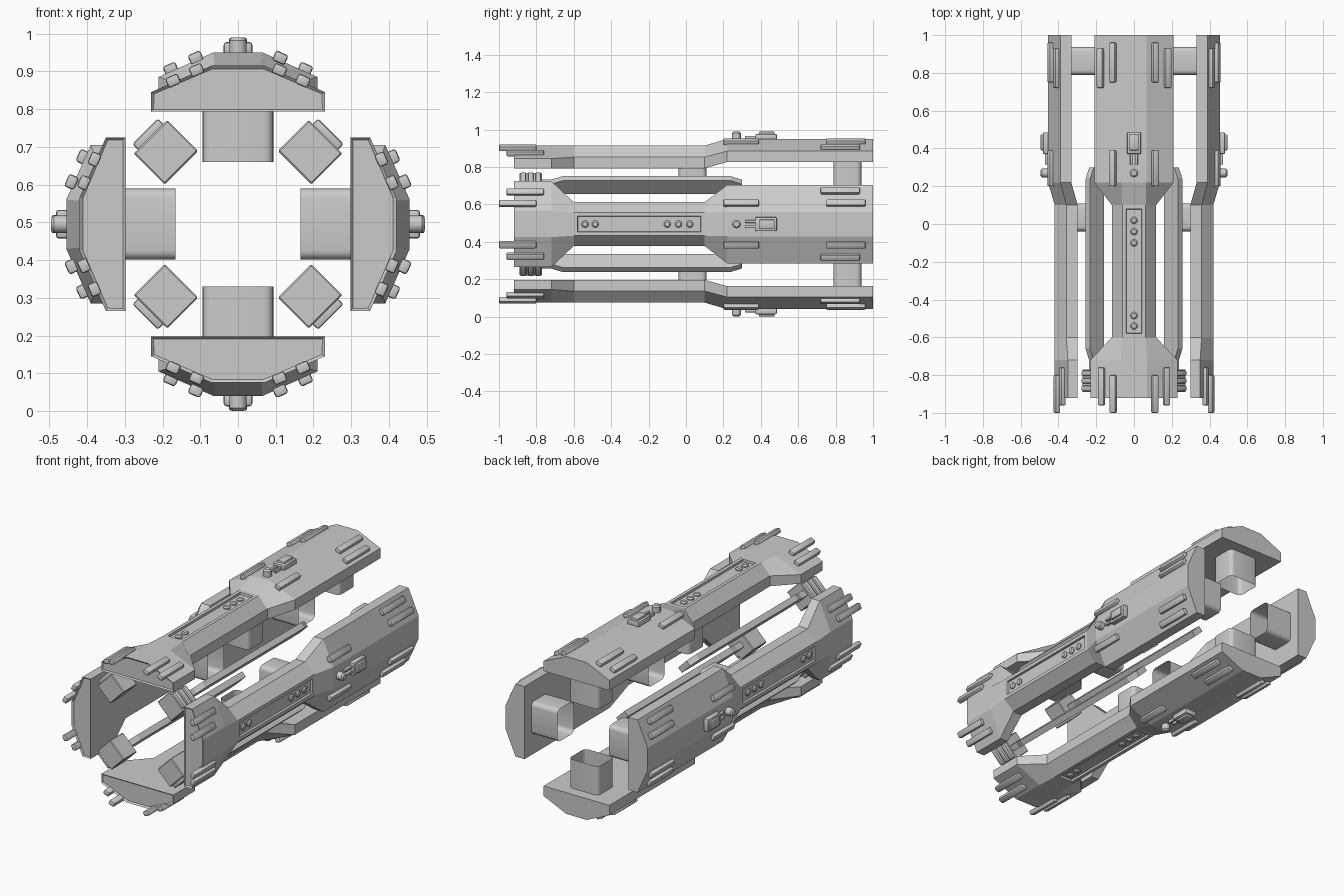
import bpy, bmesh, math
from mathutils import Matrix, Vector

if "Cube" in bpy.data.objects:
    bpy.data.objects.remove(bpy.data.objects["Cube"])

CZ = 0.495  # height of the long axis; parts are built with local z = distance from it


def finish(bm, name, start=0, smooth=False):
    """Make the part once, then repeat it four times around the long axis."""
    me = bpy.data.meshes.new(name)
    bm.to_mesh(me)
    bm.free()
    for i in range(4):
        ob = bpy.data.objects.new(f"{name}_{i + 1}", me)
        bpy.context.collection.objects.link(ob)
        ob.matrix_world = Matrix.Translation((0, 0, CZ)) @ Matrix.Rotation(
            math.radians(start + 90 * i), 4, 'Y')
        if smooth and i == 0:
            bpy.context.view_layer.objects.active = ob
            ob.select_set(True)
            bpy.ops.object.shade_smooth_by_angle(angle=math.radians(35))
            ob.select_set(False)


def loft(bm, rings):
    """Skin closed rings of points; returns the faces of each span and both caps."""
    vs = [[bm.verts.new(p) for p in ring] for ring in rings]
    n = len(vs[0])
    spans = [[bm.faces.new((a[k], a[(k + 1) % n], b[(k + 1) % n], b[k])) for k in range(n)]
             for a, b in zip(vs, vs[1:])]
    caps = [bm.faces.new(vs[0]), bm.faces.new(vs[-1])]
    bmesh.ops.recalc_face_normals(bm, faces=bm.faces[:])
    return spans, caps


def box(bm, center, size, tilt=0, bevel=0.0, seg=2, vertical=False):
    m = Matrix.Translation(center) @ Matrix.Rotation(tilt, 4, 'Y') @ Matrix.Diagonal((*size, 1))
    vs = bmesh.ops.create_cube(bm, size=1, matrix=m)['verts']
    edges = list({e for v in vs for e in v.link_edges})
    if vertical:
        edges = [e for e in edges
                 if abs((e.verts[0].co - e.verts[1].co).normalized().z) > 0.9]
    if bevel:
        bmesh.ops.bevel(bm, geom=edges, offset=bevel, segments=seg, profile=0.5, affect='EDGES')


def knob(bm, y, z0, z1, r):
    """Short round button with a chamfered top."""
    rings = [(r, z0), (r, z1 - r * 0.35), (r * 0.65, z1)]
    loft(bm, [[(q * math.cos(k * math.pi / 8), y + q * math.sin(k * math.pi / 8), z)
               for k in range(16)] for q, z in rings])


# Armour plates: y, half width, inner, shoulder, crown half width, crown
SECTIONS = [
    (-0.92, 0.23, 0.298, 0.350, 0.070, 0.420),
    (-0.72, 0.23, 0.298, 0.350, 0.070, 0.420),
    (-0.60, 0.117, 0.298, 0.358, 0.062, 0.420),
    (0.10, 0.117, 0.298, 0.358, 0.062, 0.420),
    (0.22, 0.21, 0.332, 0.390, 0.065, 0.455),
    (1.00, 0.21, 0.332, 0.390, 0.065, 0.455),
]
bm = bmesh.new()
spans, caps = loft(bm, [[(-w, y, r0), (w, y, r0), (w, y, r1), (t, y, r2), (-t, y, r2), (-w, y, r1)]
                        for y, w, r0, r1, t, r2 in SECTIONS])
slot = spans[2][3]
bmesh.ops.inset_individual(bm, faces=[caps[0]], thickness=0.009, depth=-0.008)
bmesh.ops.inset_individual(bm, faces=[slot], thickness=0.028, depth=0)
bmesh.ops.inset_individual(bm, faces=[slot], thickness=0.003, depth=-0.012)
finish(bm, "armour_plate")

# Grip bars lying on the sloped shoulders
bm = bmesh.new()
REAR = math.atan2(0.065, 0.145)
FRONT = math.atan2(0.07, 0.16)
BARS = [  # offset, distance, y start, y end, slope
    (0.110, 0.408, -1.00, -0.80, FRONT),
    (0.172, 0.380, -0.96, -0.76, FRONT),
    (0.112, 0.441, 0.20, 0.39, REAR),
    (0.112, 0.441, 0.75, 0.96, REAR),
    (0.178, 0.411, 0.72, 0.93, REAR),
]
for x, z, ya, yb, tilt in BARS:
    for s in (1, -1):
        box(bm, (s * x, (ya + yb) / 2, z), (0.036, yb - ya, 0.028), s * tilt, 0.007)
finish(bm, "grip_bar", smooth=True)

# Buttons in the slot and the round stud behind it
bm = bmesh.new()
for y in (-0.54, -0.485, -0.10, -0.04, 0.02):
    knob(bm, y, 0.405, 0.420, 0.019)
knob(bm, 0.27, 0.45, 0.495, 0.023)
finish(bm, "button", smooth=True)

# Latch block with two prongs
bm = bmesh.new()
box(bm, (0, 0.428, 0.465), (0.076, 0.115, 0.035), 0, 0.008)
box(bm, (0, 0.432, 0.483), (0.048, 0.085, 0.022), 0, 0.005)
for s in (1, -1):
    box(bm, (s * 0.014, 0.35, 0.462), (0.014, 0.07, 0.020), 0, 0.004)
finish(bm, "latch", smooth=True)

# Open rounded sleeves on the inner side of each plate
for name, y, top in (("front_sleeve", 0.035, 0.30), ("rear_sleeve", 0.863, 0.335)):
    bm = bmesh.new()
    box(bm, (0, y, (0.165 + top) / 2), (0.188, 0.148, top - 0.165), 0, 0.025, 4, True)
    bmesh.ops.delete(bm, geom=[f for f in bm.faces if abs(f.normal.z) > 0.9], context='FACES')
    finish(bm, name, smooth=True)

# Diagonal blade rods: y, half thickness, inner, outer
bm = bmesh.new()
loft(bm, [[(-a, y, ri), (a, y, ri), (a, y, ro), (-a, y, ro)] for y, a, ri, ro in [
    (-0.80, 0.017, 0.255, 0.320), (-0.72, 0.017, 0.255, 0.320),
    (-0.66, 0.017, 0.243, 0.345), (0.24, 0.017, 0.243, 0.345), (0.30, 0.017, 0.243, 0.318)]])
finish(bm, "blade_rod", 45)

# Square heads at the front of the rods, with ribs on their outer face
bm = bmesh.new()
box(bm, (0, -0.83, 0.270), (0.126, 0.12, 0.116), 0, 0.004, 1)
for y in (-0.87, -0.83, -0.79):
    box(bm, (0, y, 0.333), (0.096, 0.030, 0.030), 0, 0.007)
finish(bm, "rod_head", 45, smooth=True)
